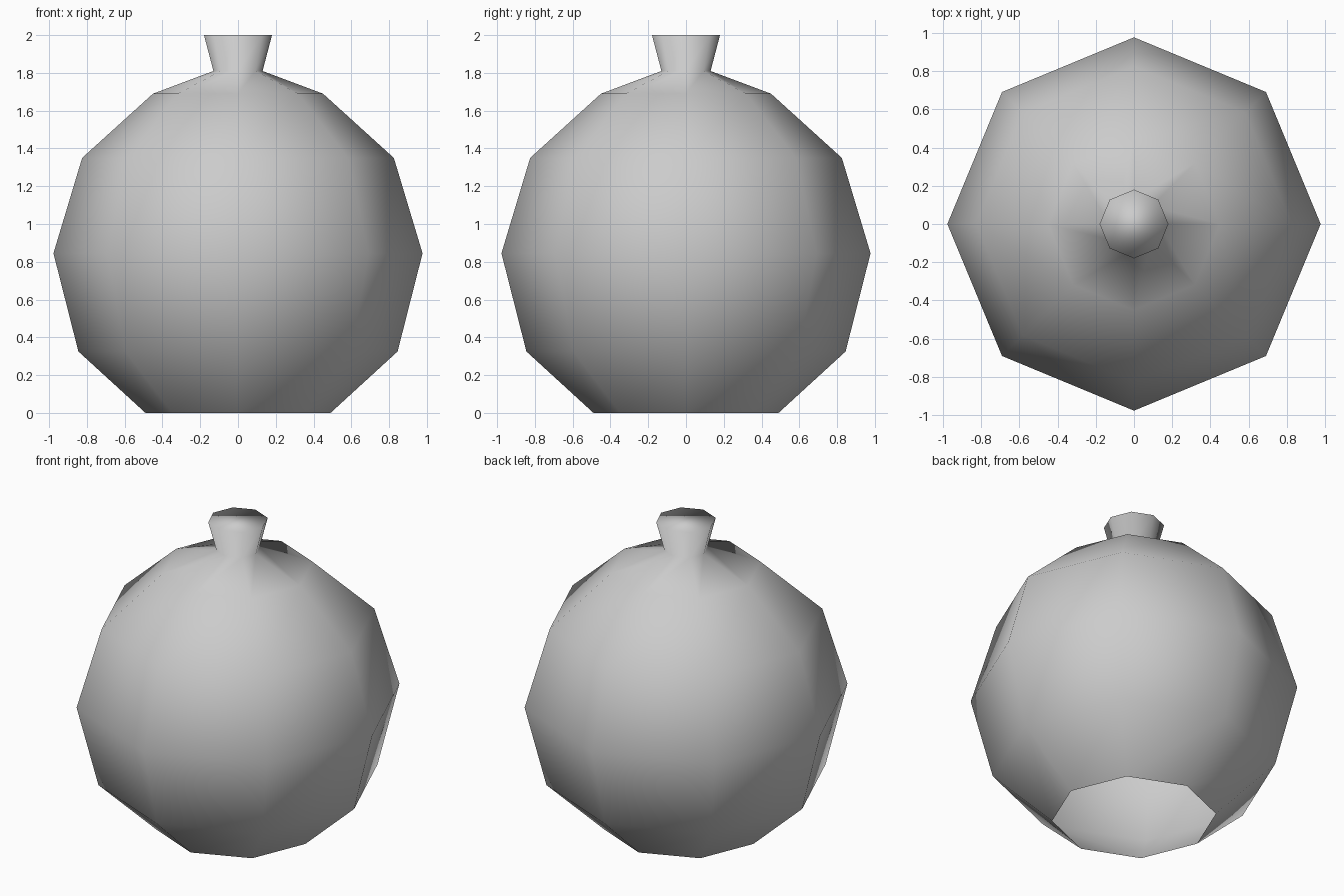
import bpy, bmesh, math

# Remove the default cube
cube = bpy.data.objects.get("Cube")
if cube:
    bpy.data.objects.remove(cube, do_unlink=True)

SIDES = 8

# Material
grey = bpy.data.materials.new("light_grey")
grey.use_nodes = True
colour = (0.6, 0.6, 0.6, 1.0)
grey.diffuse_color = colour
shader = next(n for n in grey.node_tree.nodes if n.type == 'BSDF_PRINCIPLED')
shader.inputs["Base Color"].default_value = colour

# Profile from base to lip: radius, height
profile = [(0.49, 0.0), (0.845, 0.325), (0.977, 0.845), (0.825, 1.35),
           (0.45, 1.69), (0.13, 1.81), (0.18, 2.0)]


def ring(bm, radius, height):
    """One loop of vertices around the vertical axis."""
    step = math.tau / SIDES
    return [bm.verts.new((radius * math.cos(i * step),
                          radius * math.sin(i * step), height))
            for i in range(SIDES)]


# Round body with flared neck, open underneath and closed at the lip
bm = bmesh.new()
rings = [ring(bm, r, z) for r, z in profile]
for low, high in zip(rings, rings[1:]):
    for i in range(SIDES):
        j = (i + 1) % SIDES
        bm.faces.new((low[i], low[j], high[j], high[i]))
bm.faces.new(rings[-1])
for face in bm.faces:
    face.smooth = True

mesh = bpy.data.meshes.new("round_body_with_neck")
bm.to_mesh(mesh)
bm.free()
mesh.materials.append(grey)
body = bpy.data.objects.new("round_body_with_neck", mesh)
bpy.context.collection.objects.link(body)
